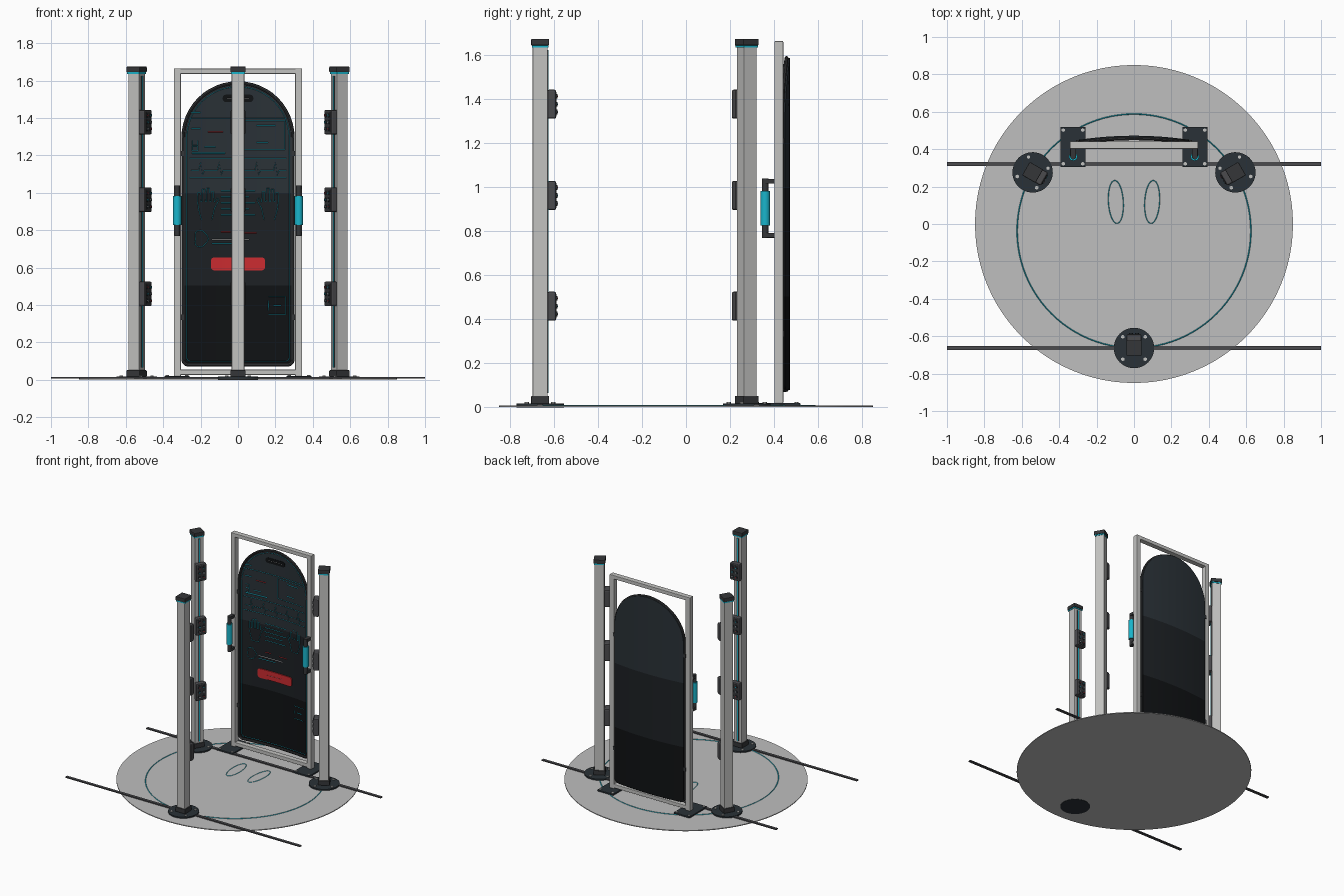
import bpy, bmesh
from math import sin, cos, pi, sqrt, radians
from mathutils import Matrix, Vector

cube = bpy.data.objects.get("Cube")
if cube:
    bpy.data.objects.remove(cube, do_unlink=True)


def material(name, *rgb):
    m = bpy.data.materials.new(name)
    m.use_nodes = True
    m.diffuse_color = (*rgb, 1)
    m.node_tree.nodes["Principled BSDF"].inputs["Base Color"].default_value = (*rgb, 1)
    return m


METAL = material("brushed metal", .54, .54, .53)
FLOOR = material("floor grey", .52, .52, .52)
CHARCOAL = material("charcoal", .035, .037, .04)
RAIL = material("rail grey", .07, .07, .076)
SLATE = material("dark slate", .023, .031, .038)
MID = material("deep slate", .012, .015, .018)
BLACK = material("near black", .005, .006, .007)
CYAN = material("cyan", .01, .46, .6)
RED = material("red", .6, .025, .03)
WHITE = material("white", .8, .8, .8)

place = Matrix.Identity(4)  # current placement for new parts


def add(name, bm, *mats, smooth=True):
    bmesh.ops.recalc_face_normals(bm, faces=bm.faces)
    mesh = bpy.data.meshes.new(name)
    bm.to_mesh(mesh)
    bm.free()
    mesh.transform(place)
    for m in mats:
        mesh.materials.append(m)
    if smooth:
        mesh.shade_smooth()
        mesh.set_sharp_from_angle(angle=radians(35))
    ob = bpy.data.objects.new(name, mesh)
    bpy.context.collection.objects.link(ob)
    return ob


def box(name, center, size, mat, bevel=0):
    bm = bmesh.new()
    bmesh.ops.create_cube(bm, size=1)
    bmesh.ops.scale(bm, vec=size, verts=bm.verts)
    bmesh.ops.translate(bm, vec=center, verts=bm.verts)
    if bevel:
        bmesh.ops.bevel(bm, geom=bm.edges[:], offset=bevel, segments=2, profile=.5, affect='EDGES')
    return add(name, bm, mat, smooth=False)


def cylinder(name, center, radius, length, mat, sides=24, along_y=False):
    bm = bmesh.new()
    turn = Matrix.Rotation(pi / 2, 4, 'X') if along_y else Matrix.Identity(4)
    bmesh.ops.create_cone(bm, cap_ends=True, segments=sides, radius1=radius, radius2=radius,
                          depth=length, matrix=Matrix.Translation(center) @ turn)
    return add(name, bm, mat)


def tube(name, points, radius, mat, closed=False, rounding=0):
    curve = bpy.data.curves.new(name, 'CURVE')
    curve.dimensions = '3D'
    curve.bevel_depth, curve.bevel_resolution = radius, rounding
    spline = curve.splines.new('POLY')
    spline.points.add(len(points) - 1)
    for p, co in zip(spline.points, points):
        p.co = (*co, 1)
    spline.use_cyclic_u = closed
    temp = bpy.data.objects.new(name + " path", curve)
    bpy.context.collection.objects.link(temp)
    deps = bpy.context.evaluated_depsgraph_get()
    bm = bmesh.new()
    mesh = bpy.data.meshes.new_from_object(temp.evaluated_get(deps))
    bm.from_mesh(mesh)
    for f in bm.faces:
        f.material_index = 0
    bpy.data.objects.remove(temp)
    bpy.data.meshes.remove(mesh)
    return add(name, bm, mat)


# Floor disc, rails, guide ring and foot outlines
cylinder("floor_disc", (0, 0, .005), .85, .006, FLOOR, 96)
for label, y in (("front", -.663), ("back", .32)):
    box(label + "_rail", (0, y, .012), (2, .022, .008), RAIL)
ORIGIN = Vector((0, -.037, 0))
turns = [2 * pi * i / 96 for i in range(96)]
tube("guide_ring", [ORIGIN + Vector((.625 * cos(a), .625 * sin(a), .007)) for a in turns],
     .004, CYAN, True)
for side, label in ((1, "left"), (-1, "right")):
    tube(label + "_foot_outline", [(side * (.097 + .04 * cos(a) + .006 * sin(a)),
         .118 + .115 * sin(a), .007) for a in turns[::3]], .003, CYAN, True)

# Three sensor posts, each facing the middle of the ring
for k, label in enumerate(("front", "left", "right")):
    place = (Matrix.Translation(ORIGIN) @ Matrix.Rotation(k * 2 * pi / 3, 4, 'Z')
             @ Matrix.Translation((0, -.626, 0)))
    bottom = .004 if k else 0
    cylinder(label + "_post_flange", (0, 0, (bottom + .018) / 2), .108, .018 - bottom, SLATE, 40)
    for i in range(4):
        a = pi / 4 + i * pi / 2
        cylinder(label + "_flange_bolt", (.085 * cos(a), .085 * sin(a), .02), .01, .008, METAL, 6)
    box(label + "_post", (0, 0, .83), (.067, .067, 1.63), METAL, .003)
    box(label + "_post_collar", (0, 0, .034), (.082, .082, .036), CHARCOAL, .004)
    box(label + "_post_glow_band", (0, 0, 1.641), (.074, .074, .01), CYAN)
    box(label + "_post_cap", (0, 0, 1.66), (.082, .082, .03), CHARCOAL, .004)
    box(label + "_light_channel", (0, .034, .845), (.02, .004, 1.56), RAIL)
    box(label + "_light_strip", (0, .035, .845), (.008, .006, 1.56), CYAN)
    for z in (.46, .963, 1.378):
        box(label + "_sensor", (0, .053, z), (.08, .04, .132), RAIL, .008)
        box(label + "_sensor_face", (0, .0735, z), (.062, .004, .112), CHARCOAL)
        for row in (-1, 0, 1):
            for col in (-1, 1):
                spot = (col * .016, .076, z + row * .036)
                cylinder(label + "_sensor_lens", spot, .011, .007, SLATE, 12, True)
                dot = (RED, WHITE, CYAN)[(row + 1 + (col > 0)) % 3]
                cylinder(label + "_sensor_dot", (spot[0], .0785, spot[2]), .004, .005, dot, 8, True)
place = Matrix.Identity(4)

# Screen frame, foot plates and grab handles
for side, label in ((1, "left"), (-1, "right")):
    box(label + "_frame_upright", (side * .324, .422, .842), (.037, .04, 1.645), METAL, .003)
    box(label + "_foot_plate", (side * .326, .412, .014), (.136, .215, .012), SLATE, .003)
    for dx in (-1, 1):
        for dy in (-1, 1):
            cylinder(label + "_plate_bolt", (side * .326 + dx * .052, .412 + dy * .09, .021),
                     .01, .008, METAL, 6)
    cylinder(label + "_handle_bar", (side * .325, .36, .905), .015, .27, CHARCOAL)
    cylinder(label + "_handle_grip", (side * .325, .36, .905), .022, .155, CYAN)
    for z in (.782, 1.028):
        box(label + "_handle_arm", (side * .325, .382, z), (.032, .05, .022), CHARCOAL, .003)
    for z in (.335, 1.21):
        box(label + "_panel_clip", (side * .3, .437, z), (.022, .022, .028), CHARCOAL)
for label, z in (("top", 1.65), ("bottom", .041)):
    box(label + "_frame_bar", (0, .422, z), (.62, .04, .028), METAL, .003)


# Curved screen: rows of constant height, bent around the viewer
def front_y(x):
    return .458 - .25 * x * x


def outline(z0, z1, half, low, high):
    """Rows (height, half width) of a rectangle with rounded bottom and top corners."""
    steps = [i / 12 * pi / 2 for i in range(13)]
    rows = [(z0 + low * (1 - cos(a)), half - low + low * sin(a)) for a in steps]
    start, end = z0 + low, z1 - high
    rows += [(start + (end - start) * i / 24, half) for i in range(1, 24)]
    rows += [(end + high * sin(a), half - high + high * cos(a)) for a in steps]
    return [(z, max(w, .01)) for z, w in rows]


def shell(name, rows, lift, thick, *mats, rule=None):
    bm = bmesh.new()
    n = 20
    grid = [[bm.verts.new((x, front_y(x) - lift, z)) for x in
             (w * (2 * i / n - 1) for i in range(n + 1))] for z, w in rows]
    for a, b in zip(grid, grid[1:]):
        for i in range(n):
            bm.faces.new((a[i], a[i + 1], b[i + 1], b[i]))
    back = bmesh.ops.extrude_face_region(bm, geom=bm.faces[:], use_keep_orig=True)["geom"]
    bmesh.ops.translate(bm, vec=(0, thick, 0), verts=[v for v in back if isinstance(v, bmesh.types.BMVert)])
    if rule:
        for f in bm.faces:
            f.material_index = rule(f.calc_center_median().z)
    return add(name, bm, *mats)


def trace(name, pts, mat=CYAN, closed=False, radius=.0015, rounding=0):
    """Draw a line that follows the curved screen."""
    ends = pts[1:] + pts[:1] if closed else pts[1:]
    path = []
    for (x, z), (u, w) in zip(pts, ends):
        count = max(1, int(sqrt((u - x) ** 2 + (w - z) ** 2) / .04))
        path += [(x + (u - x) * i / count, z + (w - z) * i / count) for i in range(count)]
    if not closed:
        path.append(pts[-1])
    tube(name, [(x, front_y(x) - .001, z) for x, z in path], radius, mat, closed, rounding)


def frame_line(name, x0, x1, z0, z1):
    trace(name, [(x0, z0), (x1, z0), (x1, z1), (x0, z1)], closed=True)


def loop(rows):
    return [(w, z) for z, w in rows] + [(-w, z) for z, w in reversed(rows)]


body = outline(.08, 1.588, .294, .03, .294)
shell("screen_panel", body, 0, .014, SLATE, MID, BLACK,
      rule=lambda z: 0 if z > 1 else 1 if z > .5 else 2)
trace("screen_rim", loop(body), CHARCOAL, True, .009, 2)
trace("screen_border_light", loop(outline(.1, 1.568, .274, .02, .274)), closed=True)
shell("screen_top_pill", outline(1.485, 1.525, .082, .018, .018), .004, .003, BLACK)
shell("start_button", outline(.585, .655, .145, .02, .02), .008, .008, RED)
trace("button_label", [(-.065, .62), (.065, .62)], WHITE, radius=.0075)
trace("pill_label", [(-.06, 1.505), (.06, 1.505)], METAL, radius=.004)

# Screen graphics: headings, cards, pulse wave
for x, z, length, mat in ((-.25, 1.43, .05, CYAN), (-.25, 1.345, .05, CYAN), (-.16, 1.325, .08, RED),
                          (.1, 1.36, .1, CYAN), (.1, 1.27, .06, CYAN), (-.18, 1.245, .06, CYAN),
                          (-.09, .79, .05, RED), (.03, .785, .07, RED), (-.14, .75, .2, WHITE),
                          (-.14, .73, .14, CYAN), (.19, .398, .04, CYAN)):
    trace("text_line", [(x, z), (x + length, z)], mat, radius=.0025)
trace("reading_bar", [(-.245, 1.213), (-.07, 1.213)], radius=.004)
for z in (1.225, 1.255):
    frame_line("reading_digit", -.245, -.215, z, z + .025)
for z in (1.4, 1.185, 1.08):
    trace("divider", [(-.26, z), (.26, z)])
frame_line("chart_card", .02, .25, 1.23, 1.385)
wave = [(-.25, 1.12)]
for i in range(5):
    x = -.21 + i * .1
    wave += [(x, 1.12), (x + .01, 1.165), (x + .02, 1.095), (x + .03, 1.12)]
trace("pulse_wave", wave + [(.26, 1.12)])

# Hand outlines with text between, figure outline, code square
hand = [(-.03, -.085), (-.045, -.02), (-.068, .02), (-.06, .035), (-.045, .01)]
for k, tall in enumerate((.065, .085, .08, .06)):
    x = -.034 + k * .024
    hand += [(x - .008, .015), (x - .007, tall), (x + .007, tall), (x + .008, .015)]
hand += [(.04, -.03), (.025, -.085)]
for side, label in ((1, "left"), (-1, "right")):
    trace(label + "_hand_outline", [(side * (.17 + x), .94 + z) for x, z in hand], closed=True)
for i in range(5):
    trace("hand_text", [(-.09, 1.01 - i * .032), (.09 - .03 * (i % 2), 1.01 - i * .032)], radius=.002)
trace("figure_outline", [(-.2 + .035 * cos(a) * (1 + .2 * cos(3 * a)), .755 + .045 * sin(a))
                         for a in turns[::6]], closed=True)
frame_line("code_square", .163, .255, .35, .445)
